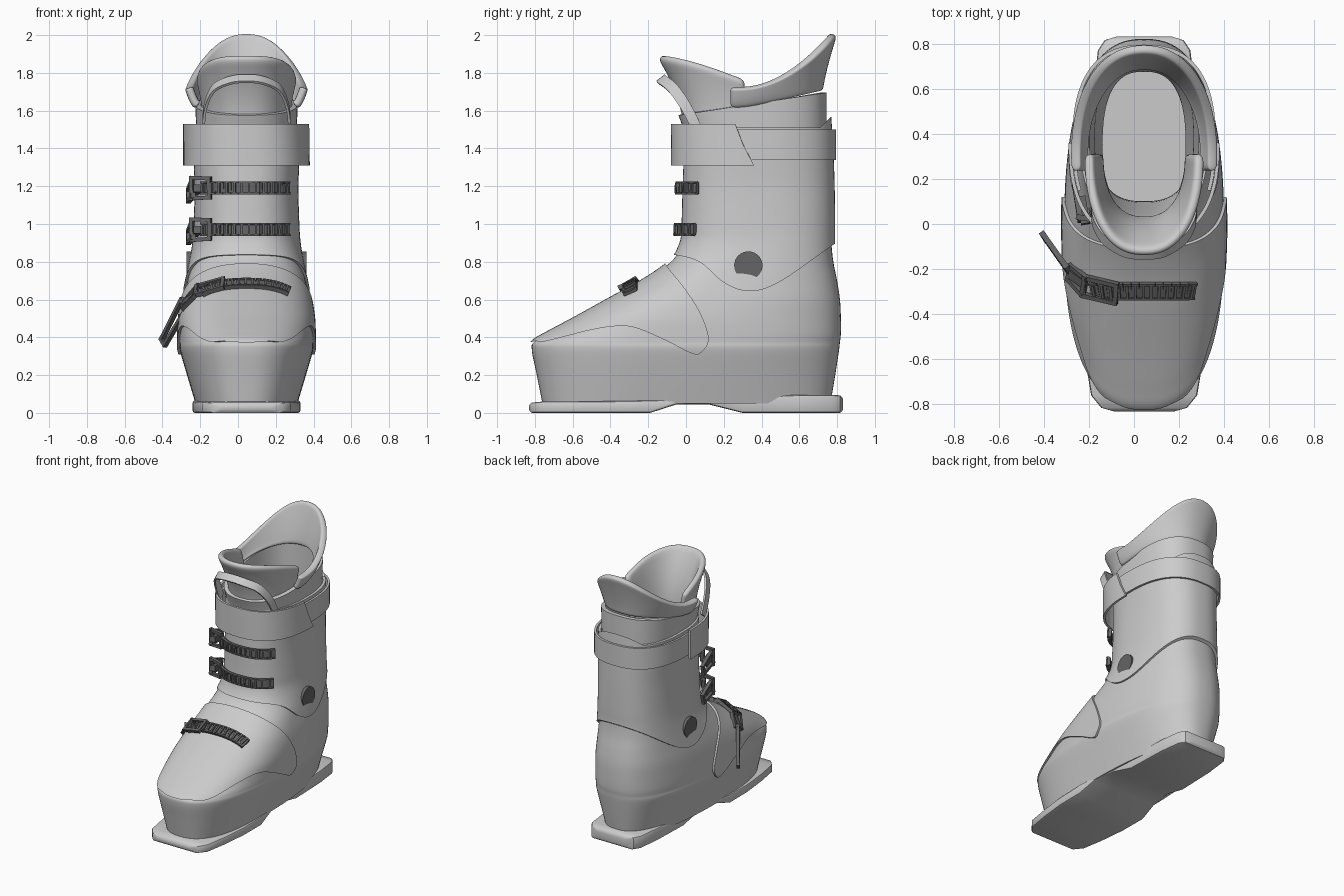
import bpy, bmesh, math
from mathutils import Vector, Matrix

if "Cube" in bpy.data.objects:
    bpy.data.objects.remove(bpy.data.objects["Cube"])

CX = 0.045  # boot centre line (the toe lever sticks out on the left)
dark = bpy.data.materials.new("dark_grey")
dark.diffuse_color = (0.13, 0.13, 0.13, 1)
dark.use_nodes = True
dark.node_tree.nodes["Principled BSDF"].inputs["Base Color"].default_value = dark.diffuse_color


def make(name, bm, mat=None):
    me = bpy.data.meshes.new(name)
    bm.to_mesh(me)
    bm.free()
    ob = bpy.data.objects.new(name, me)
    bpy.context.collection.objects.link(ob)
    if mat:
        me.materials.append(mat)
    return ob


def finish(ob, angle=35):
    bpy.ops.object.select_all(action='DESELECT')
    bpy.context.view_layer.objects.active = ob
    ob.select_set(True)
    bpy.ops.object.convert(target='MESH')
    bpy.ops.object.shade_smooth_by_angle(angle=math.radians(angle))


def spline(pts, n=6, closed=False):
    """Catmull-Rom through tuples."""
    out, m = [], len(pts)
    for i in range(m if closed else m - 1):
        g = lambda j: pts[j % m] if closed else pts[max(0, min(m - 1, j))]
        a, b, c, d = g(i - 1), g(i), g(i + 1), g(i + 2)
        for k in range(n):
            t = k / n
            out.append(tuple(0.5 * (2 * q + (r - p) * t + (2 * p - 5 * q + 4 * r - s) * t * t
                             + (3 * q - p - 3 * r + s) * t ** 3) for p, q, r, s in zip(a, b, c, d)))
    return out if closed else out + [tuple(pts[-1])]


def oval(t, yf, yb, ym, hw, p=2.5):
    """Egg-shaped section with its widest point at ym."""
    c, s = math.cos(t), math.sin(t)
    x = CX + hw * math.copysign(abs(c) ** (2 / p), c)
    return x, ym + ((yb - ym) if s > 0 else (ym - yf)) * math.copysign(abs(s) ** (2 / p), s)


def patch(name, f, nu, nv, thick, offset=-1, closed=False, cap=False, sub=0):
    """Surface grid f(u, v), given a thickness."""
    bm = bmesh.new()
    g = [[bm.verts.new(f(i / nu, j / nv)) for i in range(nu + (not closed))] for j in range(nv + 1)]
    w = len(g[0])
    for j in range(nv):
        for i in range(nu):
            k = (i + 1) % w
            bm.faces.new((g[j][i], g[j][k], g[j + 1][k], g[j + 1][i]))
    if cap:
        bm.faces.new(g[0][::-1])
    ob = make(name, bm)
    m = ob.modifiers.new("thick", 'SOLIDIFY')
    m.thickness, m.offset = thick, offset
    if sub:
        ob.modifiers.new("round", 'SUBSURF').levels = sub
    return ob


def loft(name, rows, thick, offset=-1, cap=False):
    def f(u, v):
        z, yf, yb, ym, hw, k = rows[round(v * (len(rows) - 1))]
        x, y = oval(u * math.tau, yf, yb, ym, hw)
        return x, y, z + k * (y - ym)
    return patch(name, f, 96, len(rows) - 1, thick, offset, True, cap)


def trim(ob, outline):
    """Keep only what lies inside a side-view outline of (y, z)."""
    bm = bmesh.new()
    face = bm.faces.new([bm.verts.new((-1, y, z)) for y, z in outline])
    r = bmesh.ops.extrude_face_region(bm, geom=[face])
    bmesh.ops.translate(bm, vec=(2, 0, 0), verts=[e for e in r['geom'] if isinstance(e, bmesh.types.BMVert)])
    bmesh.ops.recalc_face_normals(bm, faces=bm.faces)
    cut = make("cutter", bm)
    cut.hide_render = True
    m = ob.modifiers.new("trim", 'BOOLEAN')
    m.operation, m.solver, m.object = 'INTERSECT', 'EXACT', cut
    finish(ob)
    bpy.data.objects.remove(cut)


# sections: z, front y, back y, widest y, half width, tilt
foot = spline([(.05, -.76, .765, -.15, .27, 0), (.2, -.79, .79, -.1, .315, 0), (.33, -.816, .81, -.05, .352, 0),
               (.375, -.805, .815, -.04, .353, 0), (.42, -.73, .82, -.02, .353, 0), (.5, -.58, .82, 0, .35, 0),
               (.6, -.40, .815, .1, .335, 0), (.7, -.22, .80, .2, .312, 0), (.8, -.08, .78, .3, .29, 0),
               (.9, -.015, .77, .36, .273, 0), (1.0, 0, .77, .37, .265, 0)])
shaft = spline([(.55, -.5, .835, .05, .355, 0), (.6, -.412, .829, .1, .348, 0), (.7, -.232, .815, .2, .326, 0),
                (.8, -.095, .797, .3, .304, 0), (.9, -.035, .79, .36, .287, 0), (1.0, -.024, .79, .37, .28, 0),
                (1.2, -.018, .787, .38, .275, 0), (1.4, -.01, .78, .38, .283, 0), (1.62, 0, .765, .38, .285, 0)])

# lower shell, toe cover and cuff
finish(loft("lower_shell", foot, .025))
trim(loft("toe_cover", foot, .014, 1),
     spline([(-1, .38), (-.8, .38), (-.74, .38), (-.5, .44), (-.35, .46), (-.25, .445), (-.1, .38), (.03, .315),
             (.08, .32), (.12, .39), (.08, .52), (0, .65), (-.11, .79), (-.16, .9), (-1, .95)], 5, True))
trim(loft("cuff", shaft, .02),
     spline([(-1, .85), (-.2, .845), (-.08, .84), (.07, .8), (.2, .69), (.33, .645), (.49, .69), (.78, .89),
             (1, 1.03)], 5) + [(1, 1.57), (.77, 1.57), (.71, 1.51), (-1, 1.51)])

# liner with its insole
finish(loft("liner", spline([(.15, .02, .70, .35, .21, 0), (.6, .07, .74, .36, .24, 0), (1.0, .05, .745, .38, .25, 0),
                             (1.4, .01, .745, .38, .262, 0), (1.64, -.04, .745, .38, .272, .154)]), .03, cap=True))


# padded collar at the back
def collar(u, v):
    t = math.radians(-8 + 196 * u)
    s = max(0, math.sin(t))
    x, y = oval(t, -.1, .725 + .075 * v ** 1.3, .3, .272 + .055 * v ** .6, 2.2)
    return x, y, (1.61 + .09 * s) * (1 - v) + (1.715 + .285 * s ** 1.7) * v


finish(patch("collar", collar, 32, 8, .045, sub=2), 60)


# tongue at the front
def tongue(u, v):
    t = math.pi * (1 + u)
    x, y = oval(t, -.01 - .14 * v ** 2, .8, .31, .225 + .045 * v ** 2, 2.3)
    s = abs(2 * u - 1)
    return x, y, 1.45 * (1 - v) + (1.878 - .12 * s ** 3) * v


finish(patch("tongue", tongue, 32, 8, .045, sub=2), 60)


# power strap: wide front piece over a narrower back piece
def strap_front(u, v):
    t = math.pi + u * (math.pi - math.radians(9) * v)
    return (*oval(t, -.08, .79, .36, .335), 1.31 + .22 * v)


def strap_back(u, v):
    t = math.radians(-25 + 230 * u)
    return (*oval(t, -.065, .795, .36, .318), 1.34 + .16 * v)


finish(patch("strap_front", strap_front, 48, 2, .016))
finish(patch("strap_back", strap_back, 48, 2, .016))

# pull loop
half = [(-.235, .06, 1.5), (-.225, .0, 1.62), (-.18, -.07, 1.72), (-.09, -.125, 1.765)]
arch = spline(half + [(0, -.135, 1.775)] + [(-x, y, z) for x, y, z in half[::-1]], 5)


def pull(u, v):
    x, y, z = arch[round(u * (len(arch) - 1))]
    return x + CX, y + .045 * (v - .5), z + .035 * (v - .5)


finish(patch("pull_loop", pull, len(arch) - 1, 1, .014))

# sole with raised arch: y, half width, bottom z, top z
bm = bmesh.new()
prev = None
for y, w, lo, hi in [(-.832, .13, .012, .045), (-.815, .19, 0, .055), (-.76, .235, 0, .06), (-.6, .262, 0, .06),
                     (-.4, .283, 0, .062), (-.19, .285, 0, .066), (-.05, .27, .045, .072), (.12, .245, .045, .08),
                     (.3, .235, 0, .088), (.6, .225, 0, .095), (.77, .205, 0, .095), (.815, .175, 0, .093),
                     (.832, .12, .012, .08)]:
    ring = [bm.verts.new((CX + sx * w, y, z)) for sx, z in ((-1, lo), (1, lo), (1, hi), (-1, hi))]
    if prev:
        for i in range(4):
            k = (i + 1) % 4
            bm.faces.new((prev[i], prev[k], ring[k], ring[i]))
    else:
        bm.faces.new(ring)
    prev = ring
bm.faces.new(prev[::-1])
bmesh.ops.recalc_face_normals(bm, faces=bm.faces)
sole = make("sole", bm)
b = sole.modifiers.new("bevel", 'BEVEL')
b.width, b.segments, b.angle_limit = .012, 2, math.radians(50)
finish(sole)

# pivot discs on both ankles
for side in (-1, 1):
    bm = bmesh.new()
    bmesh.ops.create_cone(bm, cap_ends=True, segments=32, radius1=.075, radius2=.075, depth=.04,
                          matrix=Matrix.Translation((CX + side * .297, .33, .78)) @ Matrix.Rotation(math.pi / 2, 4, 'Y'))
    finish(make("pivot_left" if side < 0 else "pivot_right", bm, dark))


def bar(bm, a, b, n, w, h):
    """Box from a to b, w wide, h tall along normal n."""
    a, b = Vector(a), Vector(b)
    T = (b - a).normalized()
    B = Vector(n).cross(T).normalized()
    N = T.cross(B)
    m = Matrix((T * (b - a).length, B * w, N * h)).transposed().to_4x4()
    m.translation = (a + b) / 2
    bmesh.ops.create_cube(bm, size=1, matrix=m)


def frame(bm, a, b, n, w0, w1, th=.02):
    """Open rectangular buckle loop."""
    a, b = Vector(a), Vector(b)
    B = Vector(n).cross(b - a).normalized()
    c = [a + B * w0, b + B * w1, b - B * w1, a - B * w0]
    for i in range(4):
        d = (c[(i + 1) % 4] - c[i]).normalized() * th / 2
        bar(bm, c[i] - d, c[(i + 1) % 4] + d, n, th, .024)


def front_y(rows, x, z):
    i = max(k for k in range(len(rows) - 1) if rows[k][0] <= z)
    r, s = rows[i], rows[i + 1]
    f = (z - r[0]) / (s[0] - r[0])
    yf, yb, ym, hw = (r[k] + (s[k] - r[k]) * f for k in (1, 2, 3, 4))
    return ym - (ym - yf) * (1 - min(.97, abs(x - CX) / hw) ** 2.5) ** .4


def surf(rows, x, z):
    e = .004
    y = front_y(rows, x, z)
    n = Vector(((front_y(rows, x + e, z) - front_y(rows, x - e, z)) / (2 * e), -1,
                (front_y(rows, x, z + e) - front_y(rows, x, z - e)) / (2 * e))).normalized()
    return Vector((x, y, z)) + n * .02, n


def instep(x, y):
    lo, hi = .42, .85
    for _ in range(30):
        mid = (lo + hi) / 2
        lo, hi = (mid, hi) if front_y(foot, x, mid) < y else (lo, mid)
    return surf(foot, x, lo)


def ladder(bm, pts, w):
    """Toothed strap: base, two rails and cross teeth."""
    for (p, n), (q, _) in zip(pts, pts[1:]):
        B = n.cross(q - p).normalized() * (w / 2)
        bar(bm, p, q, n, w, .022)
        for s in (-1, 1):
            bar(bm, p + B * s + n * .008, q + B * s + n * .008, n, .01, .022)
        mid = (p + q) / 2 + n * .012
        bar(bm, mid - B * .9, mid + B * .9, n, .012, .02)


# cuff buckles
for name, z in (("upper_cuff_buckle", 1.19), ("lower_cuff_buckle", .97)):
    bm = bmesh.new()
    ladder(bm, [surf(shaft, -.17 + .035 * i, z) for i in range(13)], .06)
    p, n = surf(shaft, -.13, z)
    frame(bm, p + n * .012, (-.245, .03, z), (-.4, -1, 0), .05, .055)
    frame(bm, (-.24, .03, z), (-.262, .17, z - .04), (-1, -.1, 0), .045, .03)
    bar(bm, (-.215, .0, z), (-.235, .12, z - .02), (-1, -.2, 0), .04, .04)
    finish(make(name, bm, dark))

# toe buckle with its lever flipped open
bm = bmesh.new()
ladder(bm, [instep(-.18 + .034 * i, -.285) for i in range(14)], .07)
p, n = instep(-.075, -.29)
q, m = instep(-.2, -.26)
end = Vector((-.285, -.215, .575))
frame(bm, p + n * .02, q + m * .02, n, .045, .045)
frame(bm, q + m * .02, end, m, .045, .035)
frame(bm, end, (-.395, -.06, .375), (-.8, -.6, .1), .035, .022)
bar(bm, q, end, m, .04, .03)
finish(make("toe_buckle", bm, dark))
